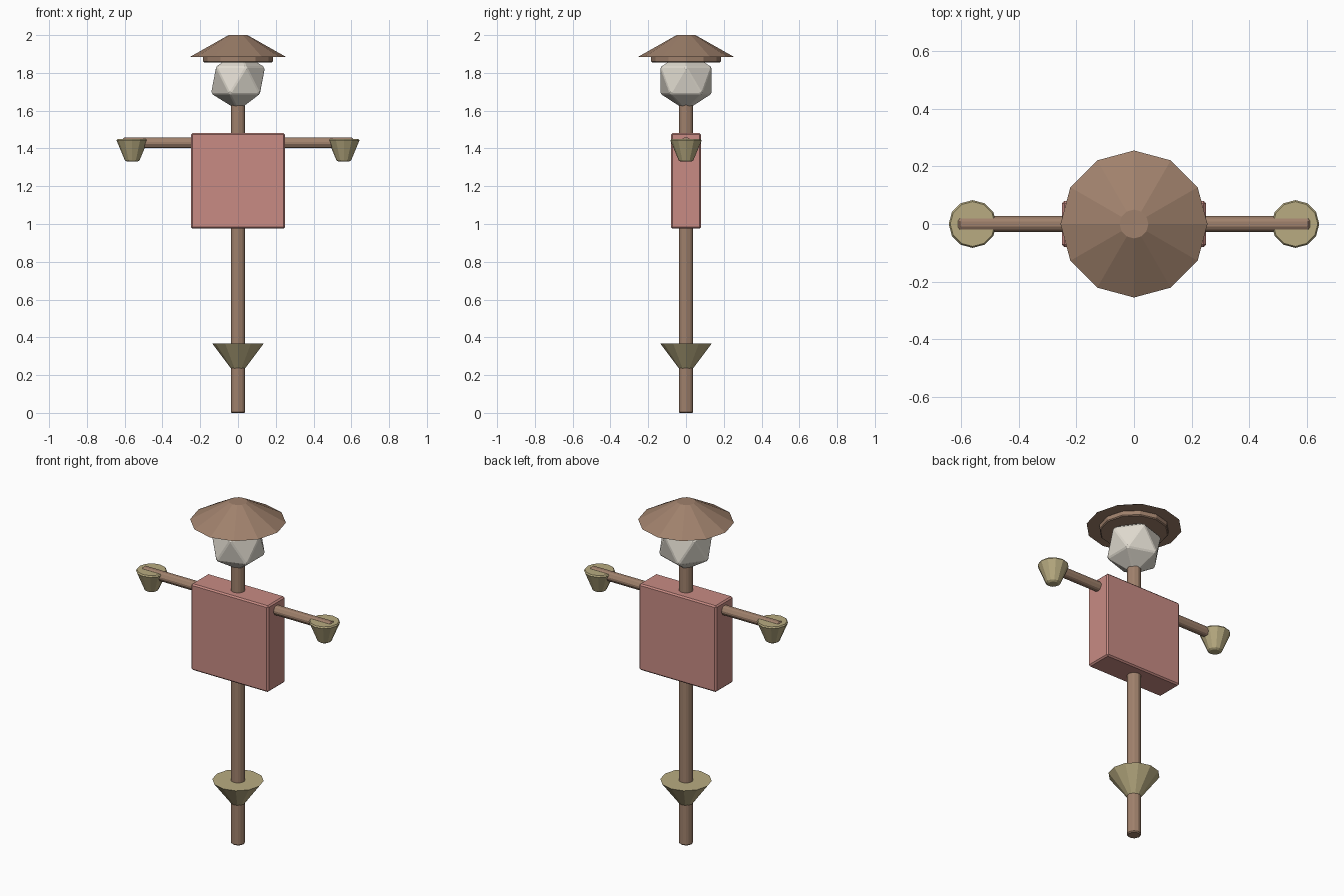
import bpy
from math import pi

if "Cube" in bpy.data.objects:
    bpy.data.objects.remove(bpy.data.objects["Cube"])


def material(name, rgb):
    m = bpy.data.materials.new(name)
    m.diffuse_color = (*rgb, 1)
    m.use_nodes = True
    m.node_tree.nodes["Principled BSDF"].inputs["Base Color"].default_value = m.diffuse_color
    return m


wood = material("wood", (0.35, 0.22, 0.15))
cloth = material("cloth", (0.58, 0.26, 0.23))
straw = material("straw", (0.48, 0.41, 0.22))
sack = material("sack", (0.75, 0.71, 0.63))


def finish(name, mat, bevel=0):
    ob = bpy.context.object
    ob.name = name
    ob.data.materials.append(mat)
    if bevel:
        b = ob.modifiers.new("bevel", "BEVEL")
        b.width = bevel
        b.segments = 1
    return ob


def cone(name, mat, sides, r_low, r_high, z_low, z_high, x=0, bevel=0):
    bpy.ops.mesh.primitive_cone_add(
        vertices=sides, radius1=r_low, radius2=r_high, depth=z_high - z_low,
        location=(x, 0, (z_low + z_high) / 2))
    return finish(name, mat, bevel)


# Upright pole
cone("pole", wood, 8, 0.04, 0.04, 0, 1.70, bevel=0.006)

# Crossbar for the arms
bpy.ops.mesh.primitive_cylinder_add(
    vertices=6, radius=0.031, depth=1.22, location=(0, 0, 1.43), rotation=(0, pi / 2, 0))
finish("crossbar", wood, 0.006)

# Shirt body
bpy.ops.mesh.primitive_cube_add(size=1, location=(0, 0, 1.228))
bpy.context.object.scale = (0.5, 0.16, 0.505)
bpy.ops.object.transform_apply(location=False, rotation=False, scale=True)
finish("shirt", cloth, 0.008)

# Straw hands and straw bundle on the pole
for side, x in (("left", -0.56), ("right", 0.56)):
    cone(side + "_straw_hand", straw, 12, 0.036, 0.086, 1.33, 1.45, x, bevel=0.008)
cone("straw_skirt", straw, 12, 0.037, 0.137, 0.235, 0.368)

# Faceted head
bpy.ops.mesh.primitive_ico_sphere_add(subdivisions=1, radius=0.16, location=(0, 0, 1.76))
finish("head", sack, 0.006)

# Hat
cone("hat_band", wood, 12, 0.185, 0.185, 1.855, 1.89, bevel=0.005)
cone("hat_brim", wood, 12, 0.255, 0.05, 1.884, 2.0)
